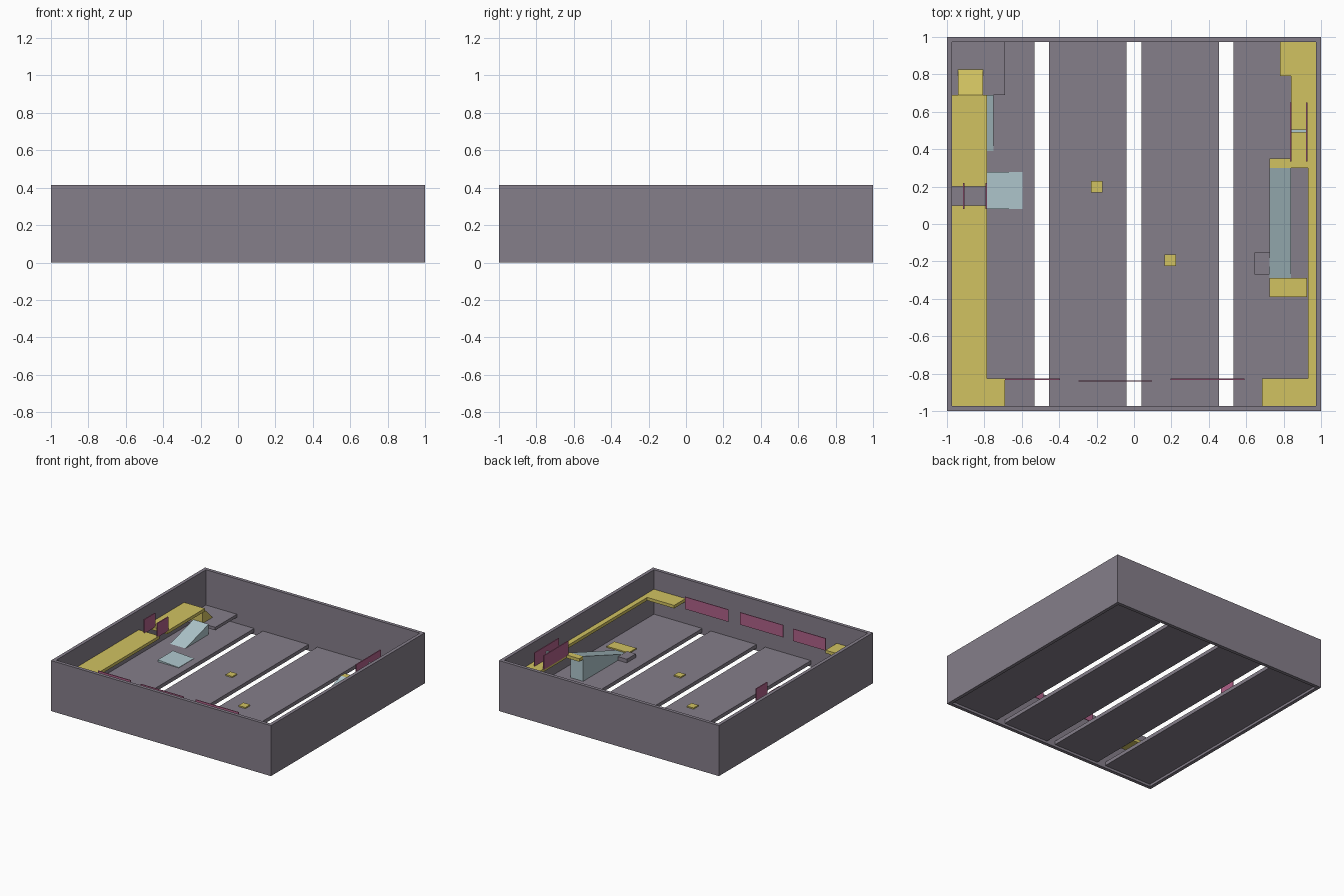
import bpy, bmesh

if "Cube" in bpy.data.objects:
    bpy.data.objects.remove(bpy.data.objects["Cube"])


def material(name, rgb):
    m = bpy.data.materials.new(name)
    m.diffuse_color = (*rgb, 1)
    m.use_nodes = True
    m.node_tree.nodes["Principled BSDF"].inputs["Base Color"].default_value = m.diffuse_color
    return m


GREY = material("concrete_grey", (0.235, 0.21, 0.255))
YELLOW = material("walkway_yellow", (0.64, 0.54, 0.12))
BLUE = material("ramp_blue", (0.43, 0.57, 0.61))
PINK = material("panel_pink", (0.43, 0.12, 0.25))

FLOOR = 0.05      # top of the floor slabs
DECK = 0.255      # top of the raised walkways
DECK_T = 0.025    # walkway thickness
IN = 0.972        # inner face of the walls


def prism(name, pts, axis, a, b, mat):
    """Extrude a profile along x ('x': points are y,z) or y ('y': points are x,z)."""
    bm = bmesh.new()
    ends = []
    for t in (a, b):
        ends.append([bm.verts.new((t, p, q) if axis == 'x' else (p, t, q)) for p, q in pts])
    bm.faces.new(ends[0])
    bm.faces.new(ends[1])
    n = len(pts)
    for i in range(n):
        j = (i + 1) % n
        bm.faces.new((ends[0][i], ends[0][j], ends[1][j], ends[1][i]))
    bmesh.ops.recalc_face_normals(bm, faces=bm.faces)
    me = bpy.data.meshes.new(name)
    bm.to_mesh(me)
    bm.free()
    me.materials.append(mat)
    ob = bpy.data.objects.new(name, me)
    bpy.context.collection.objects.link(ob)
    return ob


def box(name, x0, x1, y0, y1, z0, z1, mat):
    return prism(name, [(x0, z0), (x1, z0), (x1, z1), (x0, z1)], 'y', y0, y1, mat)


def deck(name, x0, x1, y0, y1):
    return box(name, x0, x1, y0, y1, DECK - DECK_T, DECK, YELLOW)


# Outer walls
H = 0.415
box("front_wall", -1, 1, -1, -IN, 0, H, GREY)
box("back_wall", -1, 1, IN, 1, 0, H, GREY)
box("left_wall", -1, -IN, -IN, IN, 0, H, GREY)
box("right_wall", IN, 1, -IN, IN, 0, H, GREY)

# Floor slabs with open slots between them
for i, (a, b) in enumerate([(-IN, -0.533), (-0.455, -0.04), (0.04, 0.455), (0.533, IN)]):
    box(f"floor_slab_{i + 1}", a, b, -IN, IN, 0.02, FLOOR, GREY)

# Left walkway, broken by a gap
deck("left_walkway_front", -IN, -0.785, -IN, 0.10)
deck("left_walkway_back", -IN, -0.785, 0.20, 0.69)
deck("left_corner_platform", -0.785, -0.69, -IN, -0.825)

# Right walkway and platforms
deck("right_ledge", 0.93, IN, -IN, 0.79)
deck("right_corner_platform", 0.685, 0.93, -IN, -0.825)
deck("back_corner_platform", 0.78, IN, 0.79, IN)
deck("right_walkway", 0.84, 0.93, 0.30, 0.79)
deck("ramp_landing", 0.725, 0.84, 0.30, 0.35)

# Raised corner plate with wedge up to the left walkway
PLATE = 0.125
box("corner_plate", -IN, -0.69, 0.69, IN, 0.10, PLATE, GREY)
prism("walkway_wedge", [(0.69, PLATE), (0.825, PLATE), (0.69, DECK)], 'x', -0.94, -0.807, YELLOW)

# Blue ramps
prism("corner_ramp", [(0.39, FLOOR), (0.69, FLOOR), (0.69, PLATE + 0.01)], 'x', -0.89, -0.75, BLUE)
prism("low_ramp", [(-0.785, FLOOR), (-0.595, FLOOR), (-0.595, FLOOR + 0.003), (-0.785, 0.066)],
      'y', 0.08, 0.277, BLUE)
prism("long_ramp", [(-0.29, FLOOR), (0.30, FLOOR), (0.30, DECK)], 'x', 0.725, 0.84, BLUE)

# Floor pads and step
box("ramp_foot_pad", 0.725, 0.925, -0.39, -0.29, FLOOR, 0.06, YELLOW)
box("floor_pad_back", -0.23, -0.168, 0.168, 0.23, FLOOR, 0.06, YELLOW)
box("floor_pad_front", 0.162, 0.224, -0.224, -0.162, FLOOR, 0.06, YELLOW)
box("side_step", 0.645, 0.725, -0.27, -0.153, FLOOR, 0.08, GREY)

# Upright pink panels
P0, P1 = 0.25, 0.35
for i, (a, b, y) in enumerate([(-0.69, -0.395, -0.83), (-0.297, 0.097, -0.84), (0.195, 0.59, -0.83)]):
    box(f"front_panel_{i + 1}", a, b, y - 0.003, y + 0.003, P0, P1, PINK)
for i, (x, a, b) in enumerate([(-0.909, 0.08, 0.22), (-0.791, 0.08, 0.22),
                               (0.839, 0.335, 0.65), (0.924, 0.335, 0.65)]):
    box(f"side_panel_{i + 1}", x - 0.004, x + 0.004, a, b, P0, 0.365, PINK)

# Blue cross plate between the right panels
box("cross_plate", 0.843, 0.92, 0.488, 0.505, DECK, 0.32, BLUE)
